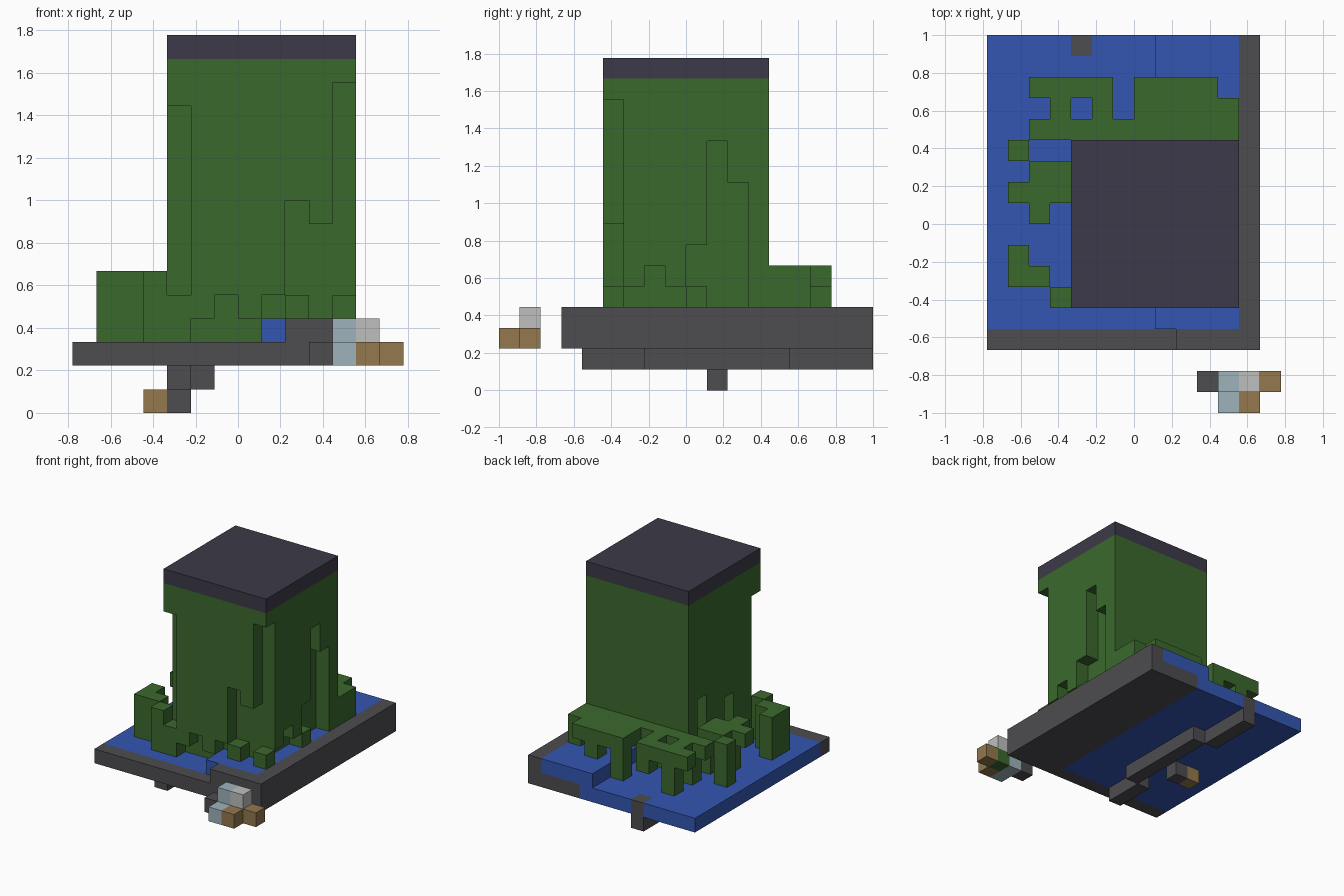
import bpy
import bmesh
from mathutils import Vector
from itertools import product

if "Cube" in bpy.data.objects:
    bpy.data.objects.remove(bpy.data.objects["Cube"], do_unlink=True)

UNIT = 1 / 9
cells = {}  # grid cell -> part name


def fill(part, xs, ys, zs):
    for cell in product(xs, ys, zs):
        cells[cell] = part


def carve(xs, ys, zs):
    for cell in product(xs, ys, zs):
        cells.pop(cell, None)


def span(a, b):
    return range(a, b + 1)


def one(a):
    return (a,)


# Water basin on two levels
fill("water", span(0, 8), span(4, 17), one(2))
fill("water", span(8, 11), span(4, 17), one(3))

# Stone floor, rims and outlet
fill("stone_base", span(9, 12), span(3, 17), one(2))
fill("stone_base", span(0, 8), one(3), one(2))
fill("stone_base", one(12), span(3, 17), one(3))
fill("stone_base", span(9, 11), one(3), one(3))
fill("stone_base", one(4), one(17), one(2))

# Stepped stone beam below the basin
fill("under_beam", one(4), span(14, 17), one(1))
fill("under_beam", one(5), span(7, 13), one(1))
fill("under_beam", one(4), span(4, 6), one(1))
fill("under_beam", one(4), one(10), one(0))
fill("beam_peg", one(3), one(10), one(0))

# Leafy tower and its roof
fill("leafy_tower", span(4, 7), span(5, 12), span(3, 14))
fill("leafy_tower", span(8, 11), span(5, 12), span(4, 14))
fill("tower_roof", span(4, 11), span(5, 12), one(15))

# Gaps in the hanging leaves: front, then each side
for x, low, high in ((4, 5, 12), (5, 3, 3), (6, 3, 4), (7, 3, 3),
                     (8, 4, 4), (9, 5, 8), (10, 4, 7), (11, 5, 13)):
    carve(one(x), one(5), span(low, high))
for y, low, high in ((6, 4, 4), (7, 4, 5), (8, 4, 4),
                     (9, 5, 6), (10, 4, 11), (11, 4, 9)):
    carve(one(11), one(y), span(low, high))
for y, high in ((8, 6), (11, 7)):
    carve(one(4), one(y), span(3, high))

# Leaf canopy around the tower, one string per row from the back
canopy = {
    15: "..####.####.",
    14: "...#.#.#####",
    13: "..##########",
    12: ".#..........",
    11: "..##........",
    10: ".###........",
    9: "..#.........",
    7: ".#..........",
    6: ".##.........",
    5: "...#........",
}
for y, row in canopy.items():
    for x, mark in enumerate(row):
        if mark == "#":
            fill("leaf_canopy", one(x), one(y), one(5))

# Leaf stems reaching the water
stems = ((3, 15), (7, 15), (9, 15), (11, 14), (11, 13), (3, 13), (1, 12),
         (3, 11), (2, 10), (1, 7), (1, 6), (2, 6), (3, 5))
for x, y in stems:
    fill("leaf_canopy", one(x), one(y), span(4 if x > 7 else 3, 4))
fill("leaf_canopy", one(5), one(15), one(4))

# Small loose cluster in front
fill("cluster_stone", one(10), one(1), one(2))
fill("cluster_glass", one(11), one(1), span(2, 3))
fill("cluster_glass", one(11), one(0), one(2))
fill("cluster_wood", one(12), one(0), one(2))
fill("cluster_wood", one(13), one(1), one(2))
fill("cluster_leaf", one(12), one(1), one(2))
fill("cluster_pale_block", one(12), one(1), one(3))


def linear(value):
    c = value / 255
    return c / 12.92 if c <= 0.04045 else ((c + 0.055) / 1.055) ** 2.4


def make_material(name, rgb):
    mat = bpy.data.materials.new(name)
    mat.use_nodes = True
    color = tuple(linear(v) for v in rgb) + (1.0,)
    mat.diffuse_color = color
    mat.node_tree.nodes["Principled BSDF"].inputs["Base Color"].default_value = color
    return mat


green = make_material("leaf green", (59, 105, 45))
blue = make_material("water blue", (51, 86, 178))
grey = make_material("stone grey", (77, 76, 79))
slate = make_material("roof slate", (60, 58, 72))
brown = make_material("wood brown", (147, 120, 77))
teal = make_material("pale teal", (157, 180, 187))
pale = make_material("pale grey", (190, 191, 190))

part_materials = {
    "water": blue, "stone_base": grey, "under_beam": grey, "beam_peg": brown,
    "leafy_tower": green, "tower_roof": slate, "leaf_canopy": green,
    "cluster_stone": grey, "cluster_glass": teal, "cluster_wood": brown,
    "cluster_leaf": green, "cluster_pale_block": pale,
}


def cube_face(bm, cell, axis, sign):
    """Add the square on one side of a grid cell."""
    center = Vector(cell) + Vector((0.5, 0.5, 0.5))
    normal, side, up = Vector(), Vector(), Vector()
    normal[axis] = sign / 2
    side[(axis + 1) % 3] = sign / 2
    up[(axis + 2) % 3] = 1 / 2
    corners = (-side - up, side - up, side + up, up - side)
    origin = Vector((7, 9, 0))
    bm.faces.new([bm.verts.new((center + normal + c - origin) * UNIT) for c in corners])


def build(part, mat):
    """Make the exposed shell of all cells in one part."""
    bm = bmesh.new()
    for cell, owner in cells.items():
        if owner != part:
            continue
        for axis, sign in product(range(3), (-1, 1)):
            neighbour = list(cell)
            neighbour[axis] += sign
            if tuple(neighbour) not in cells:
                cube_face(bm, cell, axis, sign)
    bmesh.ops.remove_doubles(bm, verts=bm.verts, dist=UNIT / 100)
    mesh = bpy.data.meshes.new(part)
    bm.to_mesh(mesh)
    bm.free()
    mesh.materials.append(mat)
    bpy.context.collection.objects.link(bpy.data.objects.new(part, mesh))


for part_name, part_material in part_materials.items():
    build(part_name, part_material)
